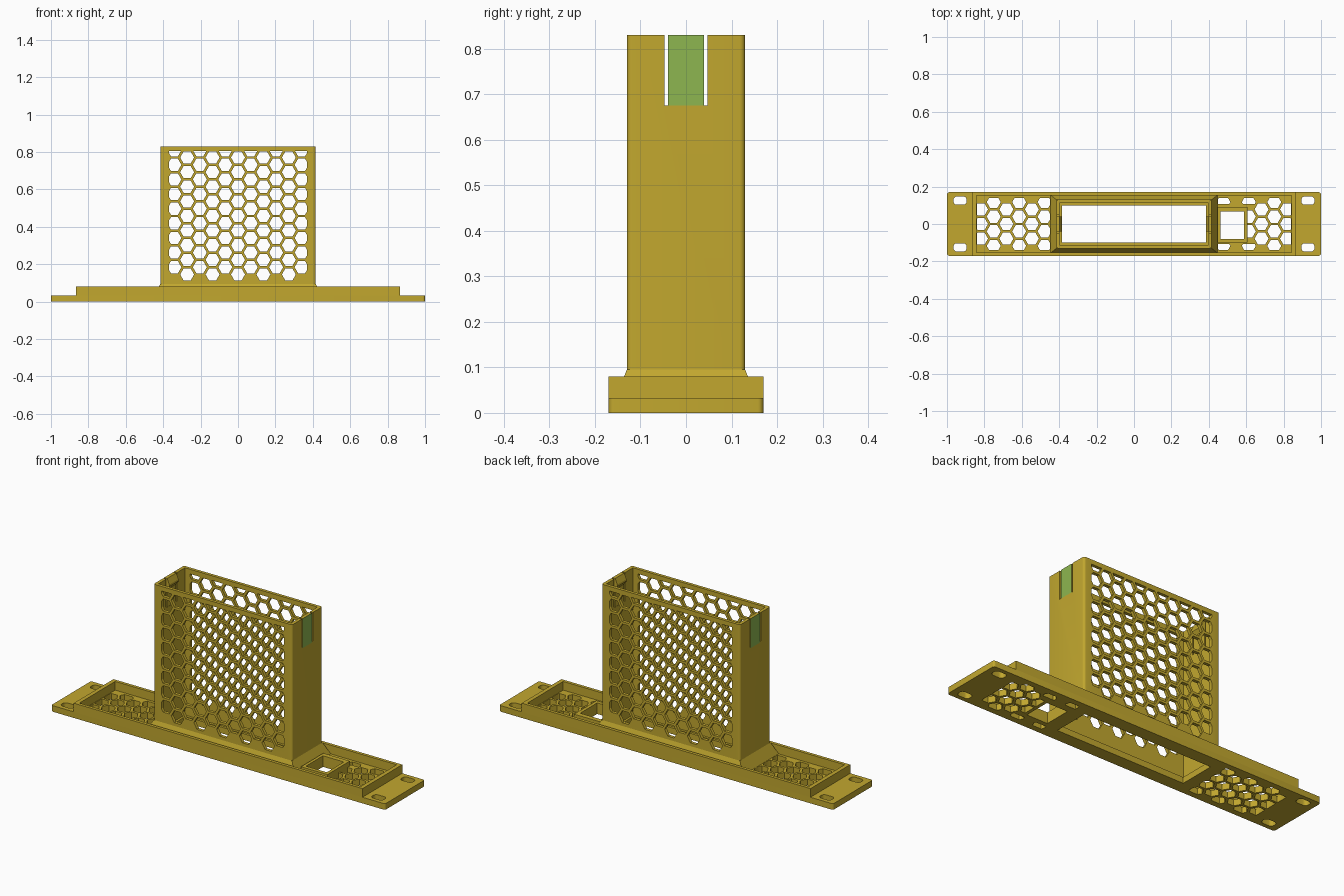
import bpy, bmesh, math

if "Cube" in bpy.data.objects:
    bpy.data.objects.remove(bpy.data.objects["Cube"])


def material(name, rgb):
    m = bpy.data.materials.new(name)
    m.diffuse_color = (*rgb, 1)
    m.use_nodes = True
    m.node_tree.nodes["Principled BSDF"].inputs["Base Color"].default_value = m.diffuse_color
    return m


YELLOW = material("mustard_yellow", (0.54, 0.39, 0.028))
GREEN = material("leaf_green", (0.27, 0.47, 0.08))


def finish(name, bm, mat=YELLOW):
    bmesh.ops.recalc_face_normals(bm, faces=bm.faces)
    me = bpy.data.meshes.new(name)
    bm.to_mesh(me)
    bm.free()
    ob = bpy.data.objects.new(name, me)
    bpy.context.collection.objects.link(ob)
    me.materials.append(mat)
    return ob


def add_prism(bm, pts, lo, hi, axis="z"):
    """Extrude a 2D outline along z, or an xz outline along y."""
    def at(p, h):
        return (p[0], p[1], h) if axis == "z" else (p[0], h, p[1])
    a = [bm.verts.new(at(p, lo)) for p in pts]
    b = [bm.verts.new(at(p, hi)) for p in pts]
    bm.faces.new(a)
    bm.faces.new(b)
    n = len(pts)
    for i in range(n):
        j = (i + 1) % n
        bm.faces.new((a[i], a[j], b[j], b[i]))


def rect(x0, x1, y0, y1, r=0.0, seg=5):
    if r == 0:
        return [(x0, y0), (x1, y0), (x1, y1), (x0, y1)]
    pts = []
    for k, (cx, cy) in enumerate([(x1 - r, y1 - r), (x0 + r, y1 - r),
                                  (x0 + r, y0 + r), (x1 - r, y0 + r)]):
        for i in range(seg + 1):
            t = math.pi / 2 * (k + i / seg)
            pts.append((cx + r * math.cos(t), cy + r * math.sin(t)))
    return pts


def clip(pts, x0, x1, y0, y1):
    """Trim a convex outline to a rectangle."""
    for ax, lim, s in ((0, x0, 1), (0, x1, -1), (1, y0, 1), (1, y1, -1)):
        out = []
        for i, p in enumerate(pts):
            q = pts[(i + 1) % len(pts)]
            dp, dq = s * (p[ax] - lim), s * (q[ax] - lim)
            if dp >= 0:
                out.append(p)
            if dp * dq < 0:
                t = dp / (dp - dq)
                out.append((p[0] + t * (q[0] - p[0]), p[1] + t * (q[1] - p[1])))
        pts = out
    return pts


def hexagon(cx, cy, r=0.0375):
    return [(cx + r * math.cos(math.pi / 3 * i), cy + r * math.sin(math.pi / 3 * i))
            for i in range(6)]


def boolean(ob, bm, op="DIFFERENCE"):
    cutter = finish("cutter", bm)
    cutter.hide_render = True
    mod = ob.modifiers.new("cut", "BOOLEAN")
    mod.operation, mod.solver, mod.object = op, "EXACT", cutter
    bpy.context.view_layer.objects.active = ob
    bpy.ops.object.modifier_apply(modifier=mod.name)
    bpy.data.objects.remove(cutter)


def smooth(ob):
    bpy.ops.object.select_all(action="DESELECT")
    ob.select_set(True)
    bpy.context.view_layer.objects.active = ob
    bpy.ops.object.shade_smooth_by_angle(angle=math.radians(30))


DX, DZ = 0.068, 0.0782      # honeycomb column and row pitch
FLOOR, RIM = 0.033, 0.08

# Faceplate: flat panel with corner slots, vents and openings
bm = bmesh.new()
add_prism(bm, rect(-1, 1, -0.17, 0.17, 0.012), 0, FLOOR)
plate = finish("faceplate", bm)
bm = bmesh.new()
add_prism(bm, rect(-0.385, 0.385, -0.1, 0.1), -0.1, 0.2)
add_prism(bm, rect(0.463, 0.588, -0.08, 0.066), -0.1, 0.2)
for sx in (-1, 1):
    for sy in (-1, 1):
        cx, cy = sx * 0.93, sy * 0.125
        add_prism(bm, rect(cx - 0.035, cx + 0.035, cy - 0.022, cy + 0.022, 0.018), -0.1, 0.2)
    for col in range(6):
        x = sx * (0.478 + DX * col)
        rows = (-1.5, -0.5, 0.5, 1.5) if col % 2 == 0 else (-1, 0, 1)
        for row in rows:
            y = row * DZ
            window = (-0.84, -0.448, -0.138, 0.138)
            if sx > 0:      # leave room for the jack frame
                window = (0.606, 0.84, -0.138, 0.138)
                if col < 3 and abs(row) == 1.5:
                    window = (0.448, 0.84, 0.106, 0.138) if row > 0 else (0.448, 0.84, -0.138, -0.106)
            pts = clip(hexagon(x, y), *window)
            if len(pts) > 2:
                add_prism(bm, pts, -0.1, 0.2)
boolean(plate, bm)
smooth(plate)

# Raised rim around the middle of the faceplate
bm = bmesh.new()
add_prism(bm, rect(-0.865, 0.865, -0.17, 0.17), FLOOR, RIM)
rim = finish("stiffening_rim", bm)
bm = bmesh.new()
add_prism(bm, rect(-0.843, 0.843, -0.153, 0.153), 0, 0.2)
boolean(rim, bm)

# Cage: rounded tube with honeycomb sides and clip notches
bm = bmesh.new()
add_prism(bm, rect(-0.415, 0.415, -0.13, 0.13, 0.012), FLOOR, 0.83)
cage = finish("cage", bm)
bm = bmesh.new()
add_prism(bm, rect(-0.397, 0.397, -0.113, 0.113), 0, 1)
boolean(cage, bm)
bm = bmesh.new()
for col in range(-5, 6):
    even = col % 2 == 0
    for row in range(9):
        z = 0.145 + DZ * (row if even else row + 0.5)
        pts = clip(hexagon(col * DX, z), -0.368, 0.368, 0.1, 0.805)
        add_prism(bm, pts, -0.3, 0.3, "y")
boolean(cage, bm)
bm = bmesh.new()
add_prism(bm, rect(-0.6, 0.6, -0.047, 0.047), 0.675, 1)
boolean(cage, bm)
smooth(cage)

# Sloped skirt at the foot of the cage
bm = bmesh.new()
rings = []
for hx, hy, z in ((0.4, 0.116, FLOOR), (0.447, 0.155, FLOOR),
                  (0.415, 0.13, 0.095), (0.4, 0.116, 0.095)):
    rings.append([bm.verts.new((x, y, z)) for x, y in rect(-hx, hx, -hy, hy)])
for i in range(4):
    a, b = rings[i], rings[(i + 1) % 4]
    for j in range(4):
        k = (j + 1) % 4
        bm.faces.new((a[j], a[k], b[k], b[j]))
finish("cage_skirt", bm)

# Spring clips with hooked tips and green outer faces
for side, s in (("right", 1), ("left", -1)):
    bm = bmesh.new()
    outline = [(0.415, 0.67), (0.415, 0.83), (0.397, 0.83), (0.384, 0.8),
               (0.384, 0.79), (0.398, 0.77), (0.398, 0.67)]
    add_prism(bm, [(s * x, z) for x, z in outline], -0.039, 0.039, "y")
    clip_tab = finish(side + "_clip", bm)
    clip_tab.data.materials.append(GREEN)
    for f in clip_tab.data.polygons:
        if f.normal.x * s > 0.9 and f.center.x * s > 0.41:
            f.material_index = 1

# Jack frame beside the cage
bm = bmesh.new()
add_prism(bm, rect(0.447, 0.606, -0.1, 0.092), FLOOR, 0.06)
frame = finish("jack_frame", bm)
bm = bmesh.new()
add_prism(bm, rect(0.463, 0.588, -0.08, 0.066), 0, 0.2)
boolean(frame, bm)
